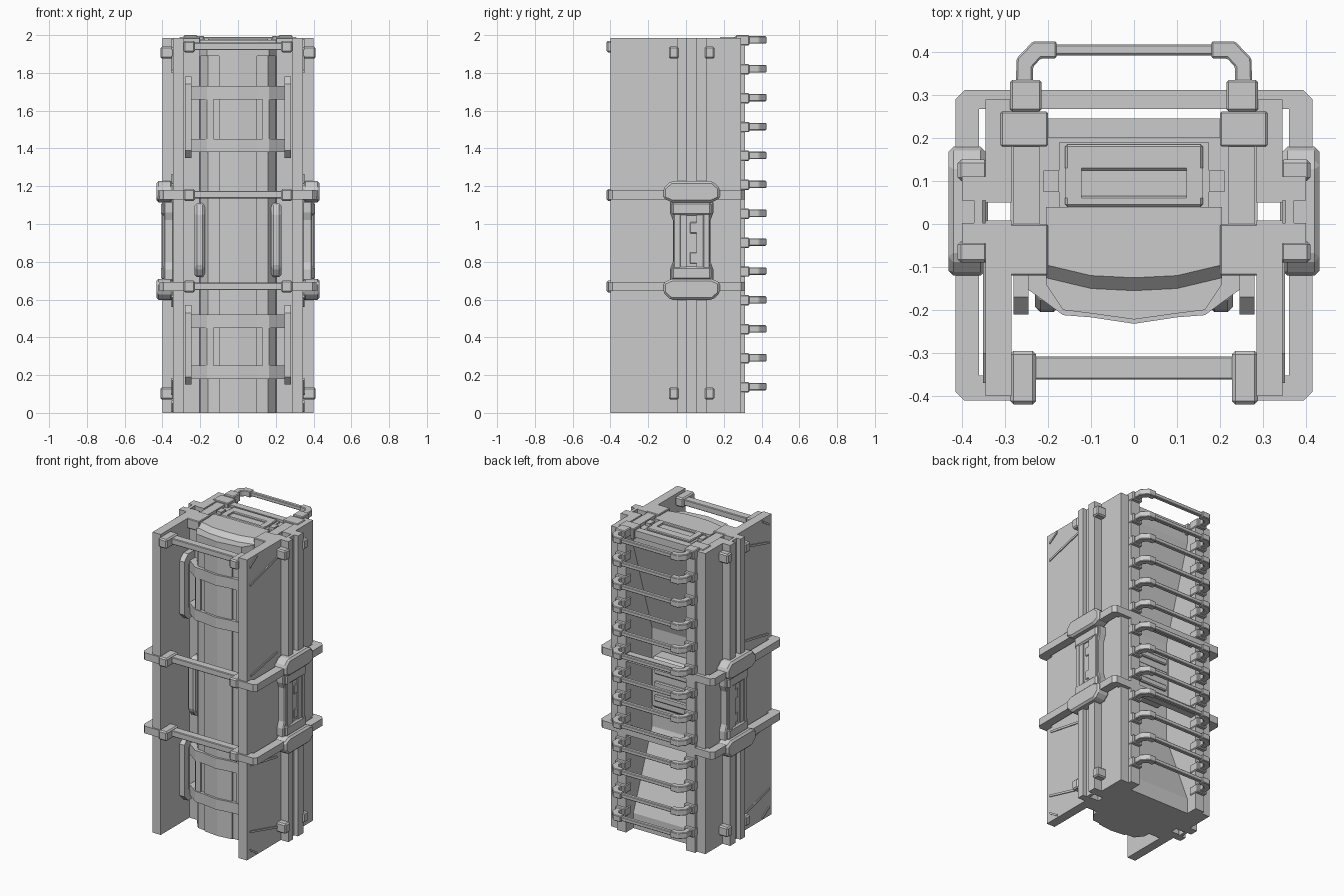
import bpy, bmesh


def prism(name, pts, axis, a, b, mirror=False, bevel=0.0):
    """Extrude a 2D outline along an axis: z uses (x,y), x uses (y,z), y uses (x,z)."""
    def place(p, t):
        return {'z': (p[0], p[1], t), 'x': (t, p[0], p[1]), 'y': (p[0], t, p[1])}[axis]
    bm = bmesh.new()
    lo = [bm.verts.new(place(p, a)) for p in pts]
    hi = [bm.verts.new(place(p, b)) for p in pts]
    bm.faces.new(lo)
    bm.faces.new(hi)
    n = len(pts)
    for i in range(n):
        bm.faces.new((lo[i], lo[(i + 1) % n], hi[(i + 1) % n], hi[i]))
    bmesh.ops.recalc_face_normals(bm, faces=bm.faces)
    me = bpy.data.meshes.new(name)
    bm.to_mesh(me)
    bm.free()
    ob = bpy.data.objects.new(name, me)
    bpy.context.collection.objects.link(ob)
    if bevel:
        m = ob.modifiers.new("bevel", 'BEVEL')
        m.width = bevel
        m.segments = 1
    if mirror:
        m = ob.modifiers.new("mirror", 'MIRROR')
        m.use_mirror_merge = False
    return ob


def box(name, x0, x1, y0, y1, z0, z1, mirror=False, bevel=0.0):
    return prism(name, [(x0, y0), (x1, y0), (x1, y1), (x0, y1)], 'z', z0, z1, mirror, bevel)


def sym(half):
    """Complete an outline given its +x half."""
    return half + [(-x, y) for x, y in reversed(half) if x != 0]


MID = 0.912          # height the two rings are mirrored about
RINGS = (1.155, 0.67)

# Core with a waisted back
core = [(-0.1, 0), (0.235, 0), (0.235, 0.1), (0.04, 0.6), (0.04, 1.25),
        (0.235, 1.87), (0.235, 1.96), (-0.1, 1.96)]
prism("core_body", core, 'x', -0.225, 0.225)
box("core_side_wall", 0.22, 0.287, -0.1, 0.27, 0, 1.96, True)
box("back_access_panel", -0.16, 0.16, 0.03, 0.15, 0.78, 1.12, bevel=0.02)
for z in (0.86, 0.95, 1.04):
    box("back_panel_slat", -0.12, 0.12, 0.14, 0.165, z - 0.02, z + 0.02, bevel=0.006)

# Faceted front column
col = sym([(0.205, -0.08), (0.2, -0.14), (0.16, -0.19), (0.11, -0.195), (0, -0.208)])
prism("front_column", col, 'z', 0, 1.93)
prism("column_spine", sym([(0.105, -0.15), (0.1, -0.205), (0, -0.217)]), 'z', 0, 1.91)
band = sym([(0.25, -0.08), (0.25, -0.15), (0.215, -0.175), (0.165, -0.212), (0.1, -0.217), (0, -0.232)])
strut = [(0.13, -0.18), (0.18, -0.15), (0.2, -0.165), (0.165, -0.208), (0.13, -0.208)]
for z0, z1 in ((1.38, 1.73), (0.18, 0.52)):
    prism("column_band", band, 'z', z0, z0 + 0.07)
    prism("column_band", band, 'z', z1 - 0.07, z1)
    prism("column_strut", strut, 'z', z0, z1, True)
    # upright grab handles beside the bands
    fin = [(-0.09, z0 - 0.03), (-0.17, z0 - 0.03), (-0.21, z0 + 0.01), (-0.21, z1 + 0.01),
           (-0.17, z1 + 0.05), (-0.09, z1 + 0.05), (-0.09, z1), (-0.16, z1 - 0.02),
           (-0.16, z0 + 0.04), (-0.09, z0 + 0.02)]
    prism("grab_handle", fin, 'x', 0.245, 0.28, True)
guard = [(-0.1, 0.72), (-0.17, 0.72), (-0.205, 0.77), (-0.205, 1.06), (-0.17, 1.11), (-0.1, 1.11)]
prism("column_guard", guard, 'x', 0.175, 0.23, True, 0.012)

# Top cap assembly
prism("top_cap", sym([(0.205, 0.04), (0.205, -0.14), (0.165, -0.2), (0.1, -0.208), (0, -0.222)]),
      'z', 1.89, 1.945)
deck = prism("top_cap_deck", sym([(0.205, 0.04), (0.205, -0.13), (0.1, -0.155), (0, -0.16)]),
             'z', 1.94, 1.975)
for v in deck.data.vertices:                       # slope the front of the deck
    if v.co.z > 1.96 and v.co.y < 0:
        v.co.y += 0.035
box("top_hatch", -0.175, 0.175, 0.04, 0.19, 1.95, 1.968)
for y0, y1 in ((0.04, 0.065), (0.125, 0.185)):
    box("hatch_rim", -0.16, 0.16, y0, y1, 1.96, 1.98, bevel=0.005)
box("hatch_rim_end", 0.122, 0.16, 0.06, 0.13, 1.96, 1.98, True)
box("hatch_latch", 0.175, 0.21, 0.075, 0.125, 1.95, 1.98, True)
box("top_rail", 0.22, 0.28, -0.02, 0.2, 1.94, 1.98, True)
box("top_front_clamp", 0.2, 0.305, -0.12, 0.0, 1.92, 1.985, True, 0.004)
box("top_back_clamp", 0.2, 0.31, 0.18, 0.262, 1.92, 1.99, True, 0.004)
box("top_back_beam", -0.22, 0.22, 0.2, 0.245, 1.93, 1.975)

# Side panels with a slit between front and back leaves
box("side_panel_front", 0.285, 0.345, -0.4, 0.008, 0, 1.985, True)
box("side_panel_back", 0.285, 0.345, 0.05, 0.29, 0, 1.985, True)


def ridge(p, q):
    """Thin raised strip on the side panel, repeated below the middle."""
    pts = [p, q, (q[0], q[1] + 0.014), (p[0], p[1] + 0.014)]
    prism("panel_ridge", pts, 'x', 0.34, 0.351, True)
    prism("panel_ridge", [(y, 1.985 - z) if p[1] > 1.5 else (y, 2 * MID - z) for y, z in pts],
          'x', 0.34, 0.351, True)


ridge((-0.37, 1.80), (-0.09, 1.875))
ridge((-0.37, 1.92), (-0.3, 1.965))
ridge((-0.36, 1.2), (-0.09, 1.25))

# Side rails: two bars on a backing strip, with end clamps
box("side_rail_backing", 0.352, 0.372, -0.04, 0.105, 0.0, 1.985, True)
for y0, y1 in ((-0.045, 0.002), (0.055, 0.11)):
    box("side_rail_bar", 0.34, 0.4, y0, y1, 0, 1.985, True)
for z in (1.905, 0.1):
    for y in (-0.065, 0.125):
        box("side_rail_clamp", 0.34, 0.41, y - 0.025, y + 0.025, z - 0.03, z + 0.035, True, 0.008)

# Rings, hubs and front cross bars
ring_side = [(0.28, -0.41), (0.395, -0.41), (0.415, -0.39), (0.415, 0.29), (0.393, 0.312),
             (0.2, 0.312), (0.2, 0.268), (0.36, 0.268), (0.36, -0.352), (0.28, -0.352)]
for z in RINGS:
    s = 1 if z > MID else -1
    prism("ring_side", ring_side, 'z', z - 0.024, z + 0.024, True)
    box("ring_back", -0.21, 0.21, 0.268, 0.312, z - 0.024, z + 0.024)
    hub_face = [(-0.12, z - s * 0.02), (-0.075, z - s * 0.04), (0.135, z - s * 0.04),
                (0.18, z - s * 0.02), (0.18, z + s * 0.035), (0.14, z + s * 0.072),
                (-0.08, z + s * 0.072), (-0.12, z + s * 0.035)]
    prism("ring_hub", hub_face, 'x', 0.345, 0.432, True, 0.012)
for z in RINGS + (1.94,):
    box("front_cross_bar", -0.24, 0.24, -0.362, -0.308, z - 0.02, z + 0.02, bevel=0.004)
    box("cross_bar_clamp", 0.228, 0.288, -0.42, -0.295, z - 0.032, z + 0.03, True, 0.008)

# Mid-side grip plate between the hubs
grip = [(-0.085, 0.7), (0.145, 0.7), (0.145, 0.76), (0.13, 0.8), (0.13, 1.02),
        (0.145, 1.06), (0.145, 1.12), (-0.085, 1.12), (-0.085, 1.06), (-0.07, 1.02),
        (-0.07, 0.8), (-0.085, 0.76)]
prism("side_grip", grip, 'x', 0.34, 0.392, True, 0.006)
for z in (0.74, 1.08):
    box("grip_end_pad", 0.38, 0.408, -0.075, 0.135, z - 0.035, z + 0.035, True, 0.01)
for y in (-0.045, 0.11):
    box("grip_edge", 0.38, 0.404, y - 0.02, y + 0.016, 0.76, 1.06, True, 0.004)
for z in (0.82, 0.98):
    box("grip_inset", 0.385, 0.398, 0.02, 0.075, z - 0.03, z + 0.03, True, 0.004)

# Ladder on the back
box("ladder_post", 0.22, 0.285, 0.255, 0.312, 0, 1.985, True)
corner = [(0.275, 0.32), (0.273, 0.385), (0.235, 0.425), (0.18, 0.425), (0.18, 0.385),
          (0.217, 0.385), (0.235, 0.365), (0.235, 0.32)]
for i in range(13):
    z = 1.977 - i * 0.153
    prism("rung_corner", corner, 'z', z - 0.022, z + 0.018, True, 0.004)
    box("rung_bar", -0.19, 0.19, 0.392, 0.418, z - 0.014, z + 0.012, bevel=0.004)
    box("rung_bracket", 0.215, 0.288, 0.262, 0.335, z - 0.032, z + 0.023, True, 0.005)
